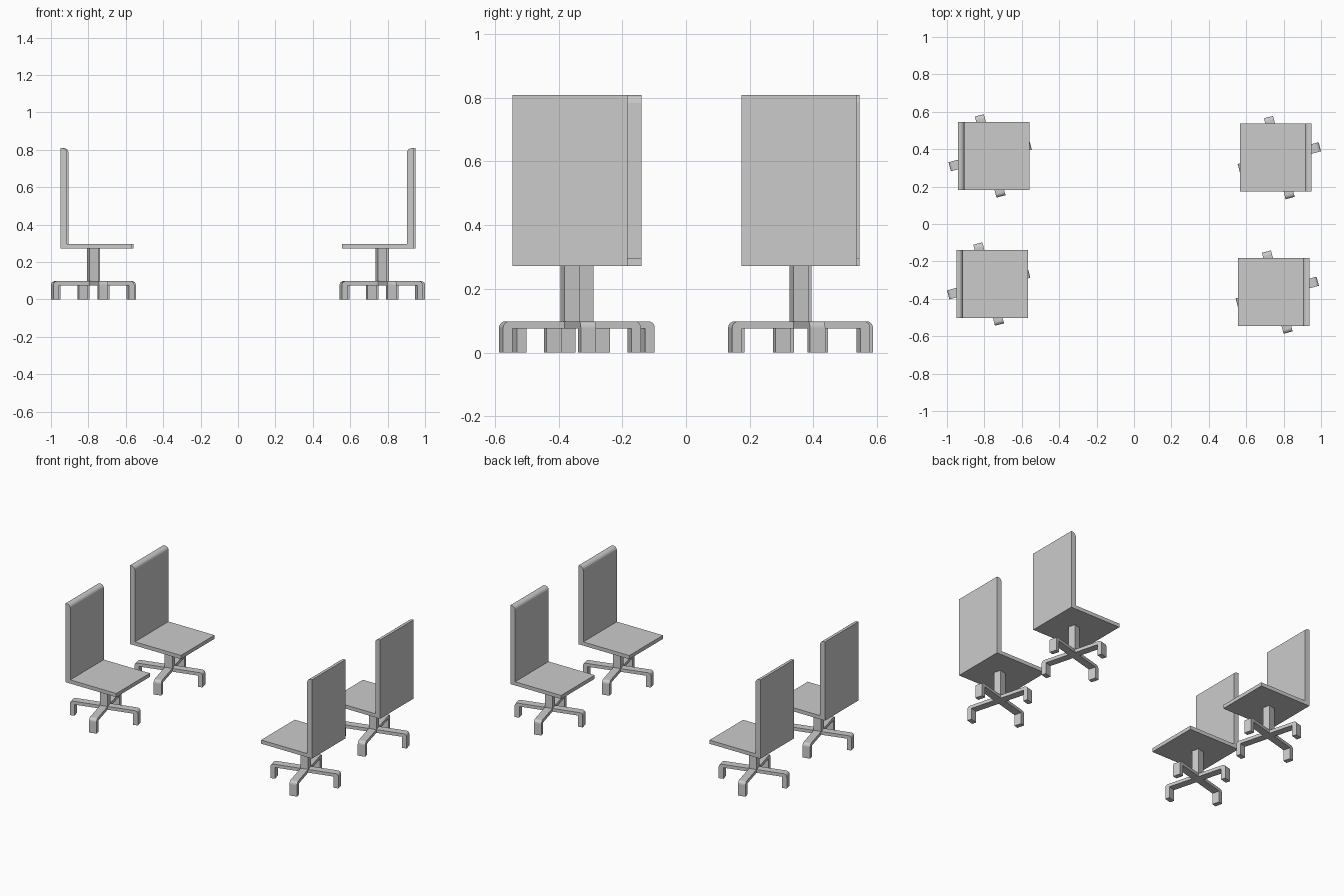
import bpy
import bmesh
from math import sin, cos, pi, radians
from mathutils import Matrix

if "Cube" in bpy.data.objects:
    bpy.data.objects.remove(bpy.data.objects["Cube"])


def prism(name, profile, width, matrix):
    """Extrude a side profile (u, z) symmetrically across its width."""
    bm = bmesh.new()
    near = [bm.verts.new((u, -width / 2, z)) for u, z in profile]
    far = [bm.verts.new((u, width / 2, z)) for u, z in profile]
    bm.faces.new(near)
    bm.faces.new(far[::-1])
    n = len(profile)
    for i in range(n):
        j = (i + 1) % n
        bm.faces.new((near[j], near[i], far[i], far[j]))
    bm.transform(matrix)
    bmesh.ops.recalc_face_normals(bm, faces=bm.faces)
    mesh = bpy.data.meshes.new(name)
    bm.to_mesh(mesh)
    bm.free()
    obj = bpy.data.objects.new(name, mesh)
    bpy.context.collection.objects.link(obj)
    return obj


def rect(u0, u1, z0, z1):
    return [(u0, z0), (u1, z0), (u1, z1), (u0, z1)]


def rounded_corner(u, z, r, steps=4):
    """Arc from the outer side up to the top of a corner at (u, z)."""
    return [(u - r + r * cos(a), z - r + r * sin(a))
            for a in (i * pi / 2 / steps for i in range(steps + 1))]


SEAT_LOW, SEAT_TOP, BACK_TOP = 0.272, 0.297, 0.809
ARM_LOW, ARM_TOP, REACH, BAR = 0.076, 0.098, 0.224, 0.05
BACK_REAR, BACK_FRONT, SEAT_FRONT, SEAT_WIDTH = -0.173, -0.137, 0.210, 0.362

# backrest with a rounded top edge on the seat side
BACK = ([(BACK_REAR, SEAT_LOW), (BACK_FRONT, SEAT_LOW)]
        + rounded_corner(BACK_FRONT, BACK_TOP, 0.025)
        + [(BACK_REAR, BACK_TOP)])
# base leg: horizontal arm turning down into a foot
LEG = ([(BAR / 2, ARM_LOW), (REACH - 0.031, ARM_LOW), (REACH - 0.031, 0), (REACH, 0)]
       + rounded_corner(REACH, ARM_TOP, 0.02)
       + [(BAR / 2, ARM_TOP)])


def chair(label, x, y, facing):
    place = Matrix.Translation((x, y, 0)) @ Matrix.Rotation(radians(facing), 4, 'Z')
    prism(label + "_backrest", BACK, SEAT_WIDTH, place)
    prism(label + "_seat", rect(BACK_FRONT, SEAT_FRONT, SEAT_LOW, SEAT_TOP), SEAT_WIDTH, place)
    # swivel base is turned relative to the seat
    base = place @ Matrix.Rotation(radians(15), 4, 'Z')
    prism(label + "_column", rect(-BAR / 2, BAR / 2, ARM_LOW, SEAT_LOW), BAR, base)
    for i in range(4):
        prism(f"{label}_base_leg_{i + 1}", LEG, BAR, base @ Matrix.Rotation(i * pi / 2, 4, 'Z'))


# two pairs of chairs facing each other
chair("left_back_chair", -0.769, 0.364, 0)
chair("left_front_chair", -0.777, -0.321, 0)
chair("right_back_chair", 0.777, 0.355, 180)
chair("right_front_chair", 0.766, -0.364, 180)
